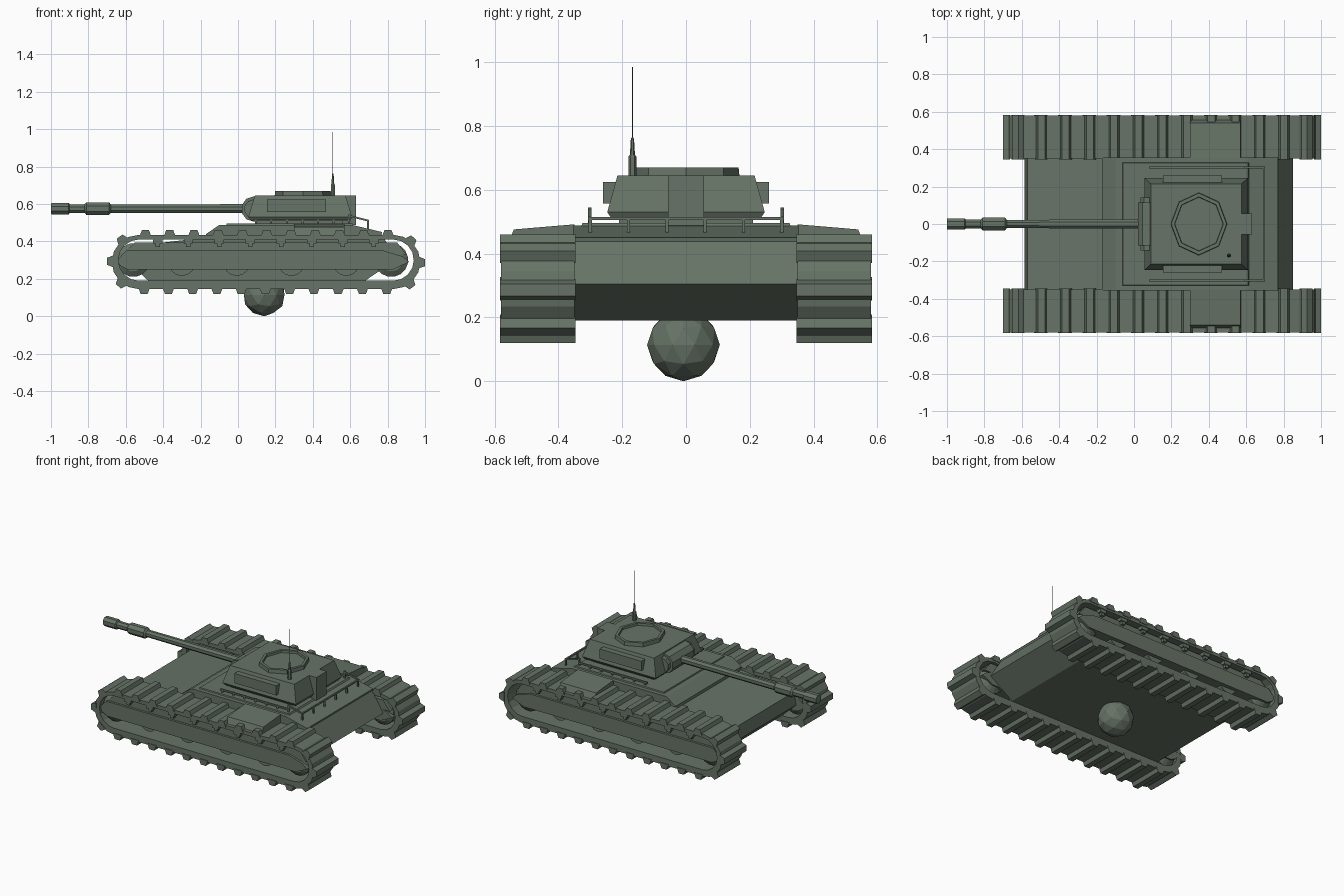
import bpy, bmesh, math
from mathutils import Vector

old = bpy.data.objects.get("Cube")
if old:
    bpy.data.objects.remove(old)

paint = bpy.data.materials.new("olive_green")
paint.use_nodes = True
GREEN = (0.135, 0.172, 0.135, 1)
paint.diffuse_color = GREEN
paint.node_tree.nodes["Principled BSDF"].inputs["Base Color"].default_value = GREEN


def finish(name, bm):
    bmesh.ops.recalc_face_normals(bm, faces=bm.faces)
    mesh = bpy.data.meshes.new(name)
    bm.to_mesh(mesh)
    bm.free()
    mesh.materials.append(paint)
    obj = bpy.data.objects.new(name, mesh)
    bpy.context.collection.objects.link(obj)
    return obj


def loft(bm, rings, caps=True):
    """Skin a list of equally long point rings."""
    loops = [[bm.verts.new(p) for p in ring] for ring in rings]
    n = len(loops[0])
    for a, b in zip(loops, loops[1:]):
        for i in range(n):
            j = (i + 1) % n
            bm.faces.new((a[i], a[j], b[j], b[i]))
    if caps:
        bm.faces.new(loops[0])
        bm.faces.new(loops[-1])


def side_prism(name, profile, y0, y1):
    """Extrude an (x, z) profile across y."""
    bm = bmesh.new()
    loft(bm, [[(x, y, z) for x, z in profile] for y in (y0, y1)])
    return finish(name, bm)


def rect(x0, x1, half, z):
    return [(x0, -half, z), (x1, -half, z), (x1, half, z), (x0, half, z)]


def box(bm, x0, x1, y0, y1, z0, z1):
    loft(bm, [[(x0, y0, z), (x1, y0, z), (x1, y1, z), (x0, y1, z)] for z in (z0, z1)])


def turned(name, axis, centre, steps, sides):
    """Lathe (position, radius) steps along an axis."""
    bm = bmesh.new()
    rings = []
    for pos, r in steps:
        ring = []
        for i in range(sides):
            a = 2 * math.pi * (i + 0.5) / sides
            p, q = r * math.cos(a), r * math.sin(a)
            offset = {"x": (pos, p, q), "y": (p, pos, q), "z": (p, q, pos)}[axis]
            ring.append(Vector(centre) + Vector(offset))
        rings.append(ring)
    loft(bm, rings)
    return finish(name, bm)


# Hull and raised deck
side_prism("hull", [(-0.48, 0.19), (-0.585, 0.29), (-0.57, 0.375), (-0.17, 0.42),
                    (0.76, 0.45), (0.85, 0.305), (0.68, 0.19)], -0.35, 0.35)
side_prism("superstructure", [(-0.17, 0.40), (-0.17, 0.44), (-0.10, 0.488), (0.61, 0.488),
                              (0.77, 0.45), (0.76, 0.40)], -0.355, 0.355)
bm = bmesh.new()
loft(bm, [rect(-0.065, 0.62, 0.33, 0.48), rect(-0.06, 0.61, 0.325, 0.496)])
finish("deck_plate", bm)

# Tracks: stadium belt with trapezoid cleats
FRONT, BACK, MID, RADIUS = -0.53, 0.83, 0.29, 0.145
STRAIGHT, ARC = BACK - FRONT, math.pi * RADIUS


def on_belt(s):
    """Point and outward normal at distance s around the belt."""
    s %= 2 * (STRAIGHT + ARC)
    if s < STRAIGHT:
        return Vector((FRONT + s, 0, MID + RADIUS)), Vector((0, 0, 1))
    s -= STRAIGHT
    if s < ARC:
        a = math.pi / 2 - s / RADIUS
        n = Vector((math.cos(a), 0, math.sin(a)))
        return Vector((BACK, 0, MID)) + n * RADIUS, n
    p, n = on_belt(s - ARC)
    flip = Vector((FRONT + BACK, 0, 2 * MID))
    return flip - p, -n


def stadium(radius, mid, y):
    pts = []
    for x, start in ((BACK, 0.5), (FRONT, -0.5)):
        for i in range(9):
            a = math.pi * (start - i / 8)
            pts.append((x + radius * math.cos(a), y, mid + radius * math.sin(a)))
    return pts


CLEATS = 28
for side, sign in (("left", 1), ("right", -1)):
    y0, y1 = sign * 0.35, sign * 0.58
    bm = bmesh.new()
    loft(bm, [stadium(RADIUS, MID, y0), stadium(RADIUS, MID, y1),
              stadium(0.11, 0.30, y1), stadium(0.11, 0.30, y0),
              stadium(RADIUS, MID, y0)], caps=False)
    bmesh.ops.remove_doubles(bm, verts=bm.verts, dist=0.0001)
    for k in range(CLEATS):
        p, n = on_belt(0.035 + k * 2 * (STRAIGHT + ARC) / CLEATS)
        t = Vector((n.z, 0, -n.x))
        shape = [p - t * 0.033 - n * 0.012, p - t * 0.019 + n * 0.025,
                 p + t * 0.019 + n * 0.025, p + t * 0.033 - n * 0.012]
        loft(bm, [[v + Vector((0, y, 0)) for v in shape] for y in (sign * 0.346, sign * 0.584)])
    finish(side + "_track", bm)

    # Side armour inside the belt
    side_prism(side + "_guard_panel", [(-0.59, 0.25), (-0.63, 0.27), (-0.645, 0.30), (-0.60, 0.35),
                                       (0.78, 0.35), (0.88, 0.32), (0.915, 0.29), (0.83, 0.25)],
               sign * 0.35, sign * 0.565)
    side_prism(side + "_upper_guard", [(-0.61, 0.34), (-0.55, 0.395), (0.85, 0.395), (0.90, 0.33)],
               sign * 0.35, sign * 0.55)

    # Hanging brackets joining guard and belt
    bm = bmesh.new()
    for k in range(8):
        x = -0.43 + k * 0.165
        box(bm, x - 0.012, x + 0.012, sign * 0.54, sign * 0.57, 0.37, 0.39)
        box(bm, x - 0.025, x + 0.025, sign * 0.52, sign * 0.575, 0.388, 0.415)
    finish(side + "_brackets", bm)

    # Wheels
    for k, x in enumerate((-0.56, 0.82)):
        turned(f"{side}_end_wheel_{k + 1}", "y", (x, 0, 0.30),
               [(sign * 0.36, 0.06), (sign * 0.38, 0.09), (sign * 0.53, 0.09), (sign * 0.55, 0.06)], 16)
    for k in range(4):
        turned(f"{side}_road_wheel_{k + 1}", "y", (-0.30 + k * 0.293, 0, 0.285),
               [(sign * 0.36, 0.07), (sign * 0.54, 0.07)], 14)

    # Stowage bin over the track
    bm = bmesh.new()
    loft(bm, [[(x, sign * y, z) for y, z in ((0.35, 0.43), (0.35, 0.492), (0.54, 0.476), (0.558, 0.43))]
              for x in (0.30, 0.57)])
    finish(side + "_stowage_bin", bm)

    # Turret side box
    bm = bmesh.new()
    box(bm, 0.155, 0.47, sign * 0.20, sign * 0.26, 0.558, 0.624)
    finish(side + "_turret_box", bm)

    # Side rail with posts
    bm = bmesh.new()
    y = sign * 0.302
    box(bm, 0.08, 0.60, y - 0.005, y + 0.005, 0.508, 0.518)
    loft(bm, [[(x, y + sy, z + sz) for sy, sz in ((-.005, 0), (.005, 0), (.005, .01), (-.005, .01))]
              for x, z in ((0.60, 0.53), (0.70, 0.505))])
    for k in range(7):
        x = 0.095 + k * 0.083
        box(bm, x - 0.005, x + 0.005, y - 0.005, y + 0.005, 0.48, 0.545 if k == 6 else 0.52)
    finish(side + "_rail", bm)

# Rear rail
bm = bmesh.new()
box(bm, 0.69, 0.70, -0.307, 0.307, 0.505, 0.515)
for k in range(6):
    y = -0.30 + k * 0.12
    box(bm, 0.69, 0.70, y - 0.005, y + 0.005, 0.455, 0.512)
finish("rear_rail", bm)

# Turret
bm = bmesh.new()
loft(bm, [rect(0.09, 0.56, 0.21, 0.49), rect(0.09, 0.56, 0.21, 0.512), rect(0.07, 0.60, 0.235, 0.512),
          rect(0.055, 0.61, 0.247, 0.53), rect(0.09, 0.575, 0.215, 0.645)])
finish("turret", bm)
bm = bmesh.new()
box(bm, 0.55, 0.63, -0.056, 0.056, 0.488, 0.645)
finish("turret_rear_box", bm)

# Cupola with recessed hatch
bm = bmesh.new()
octagon = [(math.cos(math.pi * i / 4), math.sin(math.pi * i / 4)) for i in range(8)]
loft(bm, [[(0.347 + 0.9 * r * c, r * s, z) for c, s in octagon]
          for r, z in ((0.168, 0.64), (0.165, 0.67), (0.145, 0.67), (0.143, 0.655))])
finish("cupola", bm)

# Gun
turned("mantlet", "y", (0.085, 0, 0.573), [(-0.115, 0.068), (0.115, 0.068)], 10)
turned("mantlet_core", "y", (0.085, 0, 0.573), [(-0.143, 0.052), (0.143, 0.052)], 10)
turned("gun_barrel", "x", (0, 0, 0.575),
       [(-1.0, 0.03), (-0.995, 0.033), (-0.905, 0.033), (-0.90, 0.025), (-0.82, 0.025),
        (-0.81, 0.037), (-0.69, 0.037), (-0.68, 0.024), (0.08, 0.026)], 8)

# Aerial
turned("aerial", "z", (0.507, -0.168, 0),
       [(0.63, 0.012), (0.705, 0.012), (0.71, 0.008), (0.76, 0.005), (0.765, 0.002), (0.985, 0.0015)], 6)

# Faceted ball under the belly
bm = bmesh.new()
bmesh.ops.create_icosphere(bm, subdivisions=2, radius=0.114)
bmesh.ops.translate(bm, verts=bm.verts, vec=(0.14, -0.008, 0.114))
finish("belly_ball", bm)
